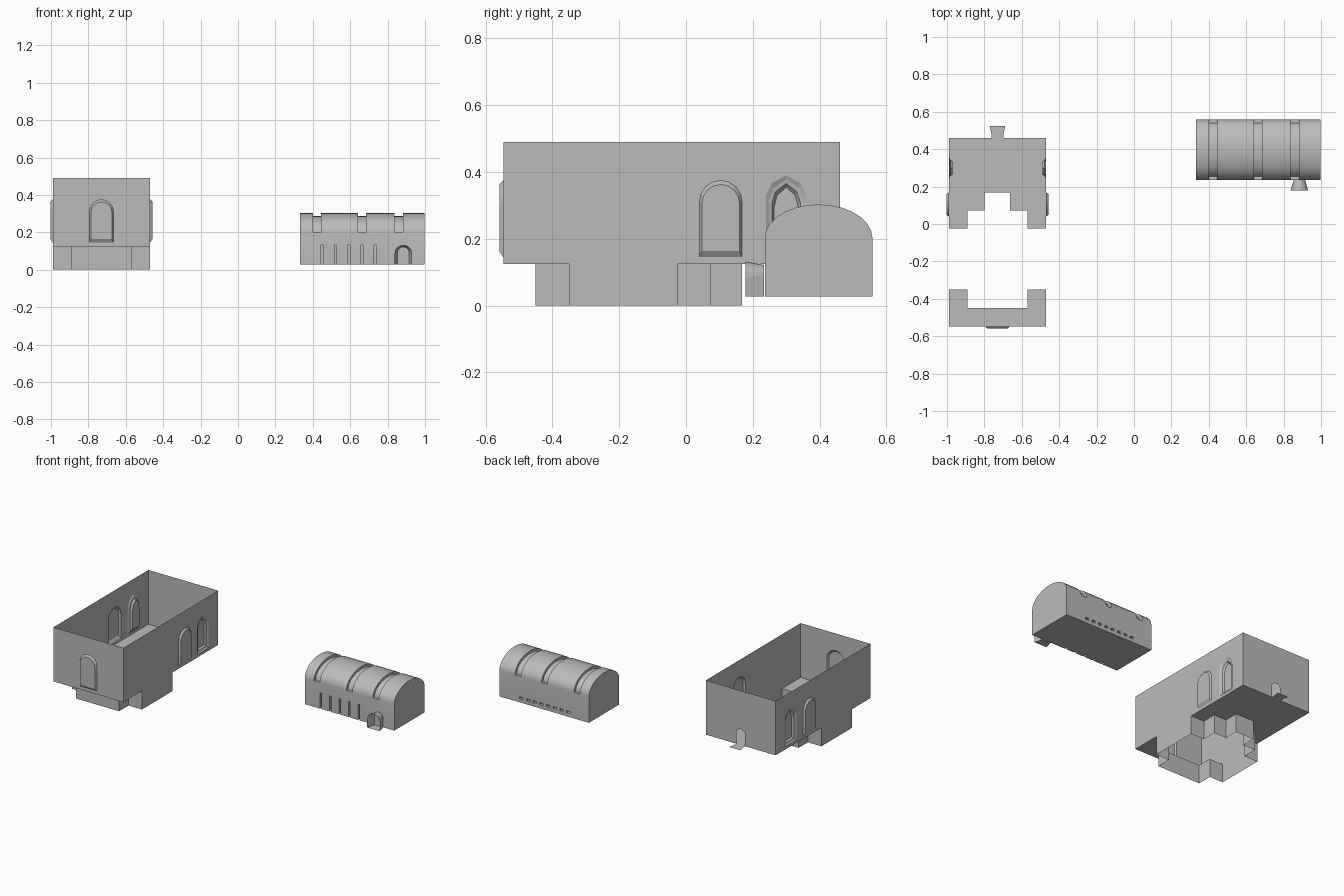
import bpy, bmesh, math
from mathutils import Vector

cube = bpy.data.objects.get("Cube")
if cube:
    bpy.data.objects.remove(cube)

stone = bpy.data.materials.new("grey_stone")
stone.use_nodes = True
GREY = (0.5, 0.5, 0.5, 1)
stone.diffuse_color = GREY
stone.node_tree.nodes["Principled BSDF"].inputs["Base Color"].default_value = GREY

CX, HALF = -0.73, 0.26            # hall centre and half width
FRONT, BACK = -0.547, 0.461
FLOOR, TOP = 0.125, 0.49


def finish(name, bm, recalc=True):
    if recalc:
        bmesh.ops.recalc_face_normals(bm, faces=bm.faces[:])
    me = bpy.data.meshes.new(name)
    bm.to_mesh(me)
    bm.free()
    me.materials.append(stone)
    ob = bpy.data.objects.new(name, me)
    bpy.context.collection.objects.link(ob)
    return ob


def mirror_half(half):
    """Closed outline from its +u half, both ends on the axis."""
    return half + [(-u, v) for u, v in reversed(half) if u > 0]


def round_arch(r, bottom, top, steps=8):
    arc = [(r * math.cos(math.pi * i / steps), top - r + r * math.sin(math.pi * i / steps))
           for i in range(steps + 1)]
    return [(r, bottom)] + arc + [(-r, bottom)]


def pointed_arch(w, bottom, top):
    return mirror_half([(0, top), (w * 0.75, top - 0.025), (w, top - 0.06), (w, bottom)])


def ring(bm, pts, place, depth=0):
    return [bm.verts.new(place(u, v, depth)) for u, v in pts]


def pairs(vs):
    return list(zip(vs, vs[1:] + vs[:1]))


def bridge(bm, a, b):
    for (p, q), (r, s) in zip(pairs(a), pairs(b)):
        bm.faces.new((p, q, s, r))


def wall(name, outline, place, windows=()):
    """Thin wall with windows, each a list of (outline, depth) rings closed by a pane."""
    bm = bmesh.new()
    loops = [ring(bm, outline, place)] + [ring(bm, w[0][0], place, w[0][1]) for w in windows]
    edges = [bm.edges.new(p) for lp in loops for p in pairs(lp)]
    bmesh.ops.triangle_fill(bm, use_beauty=True, edges=edges)
    for first, w in zip(loops[1:], windows):
        prev = first
        for pts, depth in w[1:]:
            nxt = ring(bm, pts, place, depth)
            bridge(bm, prev, nxt)
            prev = nxt
        bm.faces.new(prev)
    return finish(name, bm)


def flat(name, pts, z):
    bm = bmesh.new()
    bm.faces.new([bm.verts.new((x, y, z)) for x, y in pts])
    return finish(name, bm, False)


def shift(pts, du):
    return [(u + du, v) for u, v in pts]


def rect(u0, u1, v0=FLOOR, v1=TOP):
    return [(u0, v0), (u1, v0), (u1, v1), (u0, v1)]


# Window types: raised rounded one and recessed pointed one
raised = [(round_arch(0.064, 0.145, 0.375), 0),
          (round_arch(0.056, 0.163, 0.363), 0.012)]
recessed = [(pointed_arch(0.060, 0.145, 0.390), 0),
            (pointed_arch(0.050, 0.152, 0.378), -0.006),
            (pointed_arch(0.043, 0.160, 0.366), -0.008),
            (pointed_arch(0.036, 0.168, 0.355), -0.02)]

# Hall walls
wall("hall_front_wall", rect(-HALF, HALF),
     lambda u, v, d: (CX + u, FRONT - d, v), [raised])
for side, label in ((-1, "right"), (1, "left")):
    wall("hall_%s_wall" % label, rect(FRONT, BACK),
         lambda u, v, d: (CX + side * (HALF + d), u, v),
         [[(shift(p, 0.104), d) for p, d in raised],
          [(shift(p, 0.30), d) for p, d in recessed]])

# Back wall with a small arched doorway and its threshold
door = round_arch(0.033, FLOOR, 0.232)
wall("hall_back_wall",
     [(HALF, TOP), (-HALF, TOP), (-HALF, FLOOR)] + door[::-1] + [(HALF, FLOOR)],
     lambda u, v, d: (CX + u, BACK + d, v))
sill = [(0, BACK), (0.033, BACK), (0.033, 0.485), (0.042, 0.525), (0, 0.525)]
flat("door_threshold", [(CX + u, v) for u, v in mirror_half(sill)][::1], FLOOR)

# Stepped pit: open shaft below the hall
pit_half = [(0, -0.45), (0.16, -0.45), (0.16, -0.35), (HALF, -0.35), (HALF, -0.025),
            (0.16, -0.025), (0.16, 0.073), (0.068, 0.073), (0.068, 0.168), (0, 0.168)]
pit = [(CX + u, v) for u, v in mirror_half(pit_half)]
bm = bmesh.new()
low, high = ([bm.verts.new((x, y, z)) for x, y in pit] for z in (0, FLOOR))
bridge(bm, low, high)
finish("pit_walls", bm)

# Floors left around the pit opening
back_half = [(0, BACK), (HALF, BACK)] + pit_half[4:]
front_half = pit_half[:4] + [(HALF, FRONT), (0, FRONT)]
for label, half in (("back", back_half), ("front", front_half)):
    pts = mirror_half(half)
    flat("hall_%s_floor" % label, [(CX + u, v) for u, v in reversed(pts)], FLOOR)
for s in (-1, 1):
    x, y, r = CX + s * 0.21, -0.493, 0.009
    flat("floor_socket", [(x - r, y - r), (x + r, y - r), (x + r, y + r), (x - r, y + r)],
         FLOOR + 0.003)

# Vaulted building: loft of full and grooved sections along x
Y0, Y1, ZB, SPRING = 0.236, 0.558, 0.027, 0.203
YM, RY = (Y0 + Y1) / 2, (Y1 - Y0) / 2


def section(inset, steps=14):
    arc = [(YM - (RY - inset) * math.cos(math.pi * i / steps),
            SPRING + (0.1 - inset) * math.sin(math.pi * i / steps)) for i in range(steps + 1)]
    return [(Y0, ZB), (Y0, SPRING)] + arc + [(Y1, SPRING), (Y1, ZB)]


stations = [(0.332, 0)]
for a, b in ((0.40, 0.443), (0.642, 0.685), (0.838, 0.882)):
    stations += [(a, 0), (a, 0.017), (b, 0.017), (b, 0)]
stations.append((0.998, 0))
bm = bmesh.new()
rings = [[bm.verts.new((x, y, z)) for y, z in section(i)] for x, i in stations]
for a, b in zip(rings, rings[1:]):
    bridge(bm, a, b)
bm.faces.new(rings[0])
bm.faces.new(rings[-1])
bmesh.ops.remove_doubles(bm, verts=bm.verts[:], dist=0.0001)
vault = finish("vaulted_building", bm)

# Cutters: tall slots in front, small vents behind
bm = bmesh.new()


def cut_box(x, y, z, sx, sy, sz):
    made = bmesh.ops.create_cube(bm, size=1)["verts"]
    for v in made:
        v.co = Vector((x + v.co.x * sx, y + v.co.y * sy, z + v.co.z * sz))


for i in range(5):
    cut_box(0.45 + i * 0.071, Y0, 0.07, 0.012, 0.05, 0.125)
for i in range(8):
    cut_box(0.485 + i * 0.05, Y1, 0.058, 0.026, 0.04, 0.014)
cutter = finish("slot_cutter", bm)
cutter.hide_render = True
cutter.hide_set(True)
mod = vault.modifiers.new("slots", "BOOLEAN")
mod.operation = 'DIFFERENCE'
mod.solver = 'EXACT'
mod.object = cutter
bpy.context.view_layer.objects.active = vault
vault.select_set(True)
bpy.ops.object.modifier_apply(modifier=mod.name)
bpy.data.objects.remove(cutter)
bpy.ops.object.shade_smooth_by_angle(angle=math.radians(25))

# Flared arched porch, open at the front
bm = bmesh.new()
outer = ring(bm, round_arch(0.047, ZB, 0.132), lambda u, v, d: (0.884 + u, 0.178, v))
inner = ring(bm, round_arch(0.031, ZB, 0.122), lambda u, v, d: (0.884 + u, Y0 - 0.002, v))
bridge(bm, outer, inner)
bm.faces.new(inner)
finish("porch", bm)
